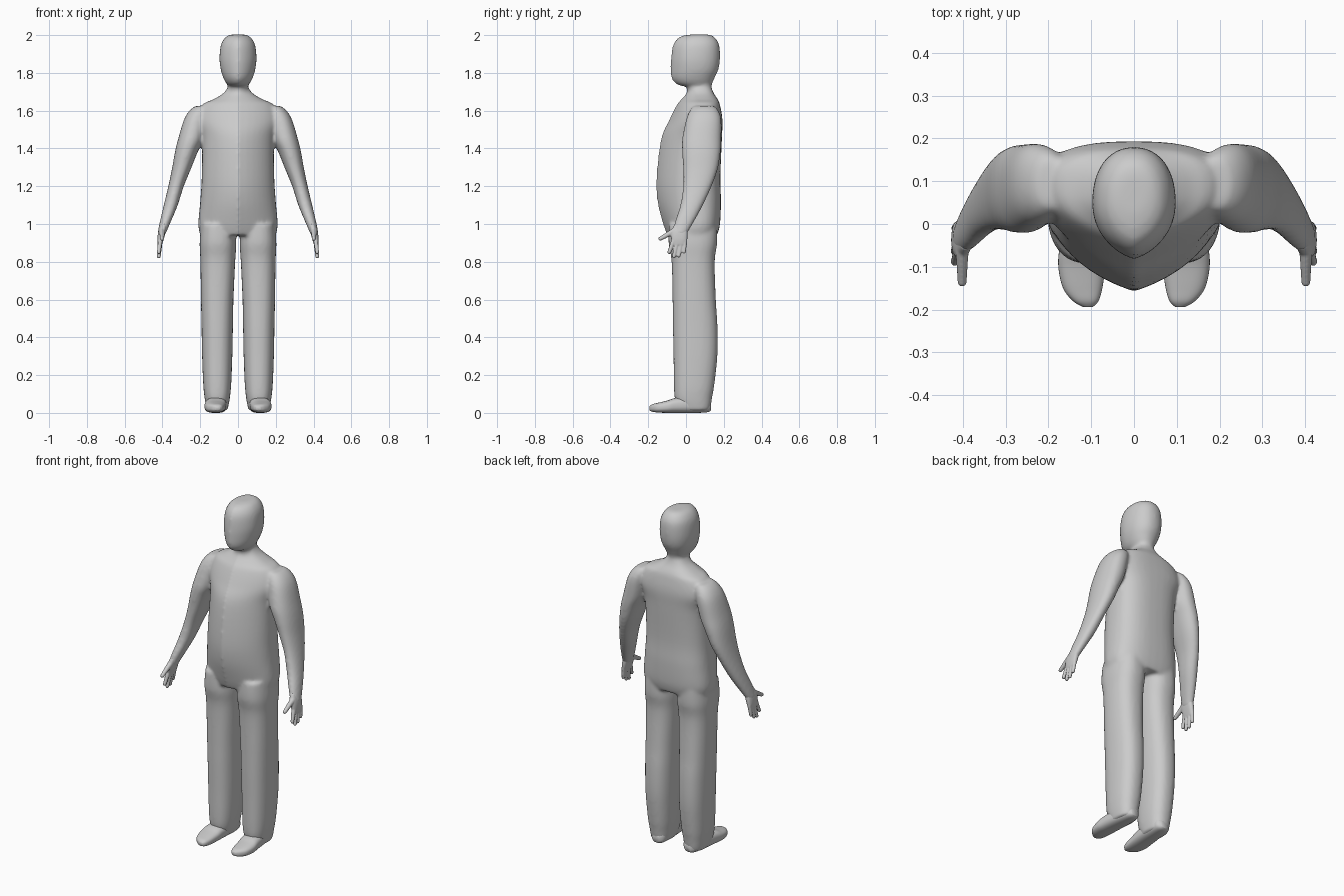
import bpy, bmesh, math
from mathutils import Vector

if "Cube" in bpy.data.objects:
    bpy.data.objects.remove(bpy.data.objects["Cube"])


def smooth_sections(secs, steps=5):
    """Catmull-Rom interpolation of the section parameters."""
    out = []
    for i in range(len(secs) - 1):
        a, b = secs[max(i - 1, 0)], secs[i]
        c, d = secs[i + 1], secs[min(i + 2, len(secs) - 1)]
        for j in range(steps):
            t = j / steps
            out.append([0.5 * (2 * q + (r - p) * t + (2 * p - 5 * q + 4 * r - s) * t * t
                               + (3 * q - p - 3 * r + s) * t ** 3)
                        for p, q, r, s in zip(a, b, c, d)])
    out.append(list(secs[-1]))
    return out


def loft(bm, secs, side=1, n=2.2, keel=0.0, along_y=False, count=40):
    """Sections: (position, centre x, half width, front, back, widest depth)."""
    secs = [s if len(s) == 6 else (*s, (s[3] + s[4]) / 2) for s in secs]
    rings = []
    for pos, cx, w, front, back, mid in smooth_sections(secs):
        ring = []
        for i in range(count):
            c, s = math.cos(math.tau * i / count), math.sin(math.tau * i / count)
            u = math.copysign(abs(c) ** (2 / n), c)
            v = abs(s) ** (2 / n)
            d = mid + v * (back - mid) if s > 0 else mid - v * (1 - keel * abs(u)) * (mid - front)
            x = side * (cx + u * w)
            ring.append(bm.verts.new((x, pos, d) if along_y else (x, d, pos)))
        rings.append(ring)
    for r0, r1 in zip(rings, rings[1:]):
        for i in range(count):
            j = (i + 1) % count
            bm.faces.new((r0[i], r0[j], r1[j], r1[i]))
    bm.faces.new(rings[0])
    bm.faces.new(rings[-1])


def capsule(bm, p0, p1, r0, r1):
    """Tapered finger: hull around two small balls."""
    tmp = bmesh.new()
    pts = []
    for p, r in ((p0, r0), (p1, r1)):
        res = bmesh.ops.create_icosphere(tmp, subdivisions=2, radius=r)
        for v in res["verts"]:
            v.co += Vector(p)
            pts.append(v.co.copy())
    tmp.free()
    verts = [bm.verts.new(p) for p in pts]
    res = bmesh.ops.convex_hull(bm, input=verts)
    loose = [v for v in verts if v.is_valid and not v.link_faces]
    bmesh.ops.delete(bm, geom=loose, context='VERTS')


def finish(bm, name, voxel=None, smooth=0, mirror=False):
    bmesh.ops.recalc_face_normals(bm, faces=bm.faces)
    for f in bm.faces:
        f.smooth = True
    me = bpy.data.meshes.new(name)
    bm.to_mesh(me)
    bm.free()
    ob = bpy.data.objects.new(name, me)
    bpy.context.collection.objects.link(ob)
    if voxel:
        m = ob.modifiers.new("fuse", 'REMESH')
        m.mode = 'VOXEL'
        m.voxel_size = voxel
        m.use_smooth_shade = True
        s = ob.modifiers.new("soften", 'SMOOTH')
        s.factor = 0.5
        s.iterations = smooth
    if mirror:
        m = ob.modifiers.new("mirror", 'MIRROR')
        m.use_clip = False
        m.use_mirror_merge = False
    return ob


# Body: torso, neck, head, arms and legs fused into one skin
bm = bmesh.new()
loft(bm, [(1.72, 0, .055, .01, .135, .07), (1.69, 0, .08, 0, .148, .075),
          (1.66, 0, .13, -.025, .168, .08), (1.63, 0, .19, -.05, .18, .09),
          (1.55, 0, .22, -.09, .193, .09), (1.45, 0, .192, -.133, .19, .07),
          (1.25, 0, .192, -.157, .182, .05), (1.12, 0, .2, -.152, .185, .05),
          (1.0, 0, .21, -.122, .18, .05), (.94, 0, .2, -.1, .165, .04)],
     n=2.6, keel=.33)
# Neck
loft(bm, [(1.66, 0, .065, .01, .145), (1.72, 0, .054, .005, .135), (1.79, 0, .058, .0, .145)])
# Head
loft(bm, [(2.003, 0, .035, .02, .12, .07), (1.99, 0, .065, -.035, .15, .06),
          (1.95, 0, .09, -.068, .175, .055), (1.88, 0, .098, -.08, .18, .05),
          (1.82, 0, .092, -.082, .172, .05), (1.775, 0, .078, -.078, .152, .045),
          (1.745, 0, .062, -.058, .138, .045), (1.73, 0, .045, -.025, .125, .045)],
     keel=.2)
for side in (1, -1):
    # Arm
    loft(bm, [(1.625, .19, .035, .04, .15), (1.6, .205, .052, .02, .172),
              (1.55, .225, .062, 0, .187), (1.45, .25, .067, -.02, .187),
              (1.38, .274, .06, -.02, .183), (1.29, .3, .05, -.015, .168),
              (1.2, .328, .041, -.015, .136), (1.1, .356, .037, -.03, .09),
              (1.02, .382, .03, -.056, .047), (.96, .401, .023, -.07, .012),
              (.94, .405, .018, -.065, .005)], side)
    # Leg
    loft(bm, [(1.0, .105, .09, -.09, .165), (.9, .106, .097, -.092, .165),
              (.8, .107, .092, -.076, .152), (.6, .11, .086, -.071, .158),
              (.45, .11, .083, -.069, .167), (.3, .11, .08, -.066, .166),
              (.15, .11, .074, -.064, .15), (.08, .11, .067, -.06, .138),
              (.04, .11, .06, -.045, .132), (.012, .11, .054, -.03, .125)], side, n=2.4)
finish(bm, "body", voxel=.009, smooth=8)

# Hands: palm with four fingers and a thumb
bm = bmesh.new()
loft(bm, [(1.0, .392, .017, -.06, .008), (.96, .402, .02, -.078, .009),
          (.92, .41, .017, -.078, .007), (.89, .414, .012, -.068, -.002)], n=2.6)
for y0, z0, y1, z1, r in ((-.067, .91, -.089, .85, .0125), (-.046, .905, -.064, .828, .013),
                          (-.024, .905, -.038, .832, .0125), (-.004, .915, -.010, .852, .0115)):
    capsule(bm, (.412, y0, z0), (.419, y1, z1), r, r * .8)
capsule(bm, (.402, -.06, .965), (.402, -.136, .922), .016, .011)
finish(bm, "hand", voxel=.004, smooth=3, mirror=True)

# Feet
bm = bmesh.new()
loft(bm, [(-.194, .108, .012, .014, .034), (-.18, .113, .03, .007, .045),
          (-.15, .12, .046, .002, .053), (-.1, .122, .055, 0, .065),
          (-.05, .118, .056, 0, .08), (.05, .11, .052, 0, .088),
          (.11, .105, .042, .003, .08), (.132, .105, .02, .012, .05)],
     n=2.6, along_y=True)
finish(bm, "foot", mirror=True)
